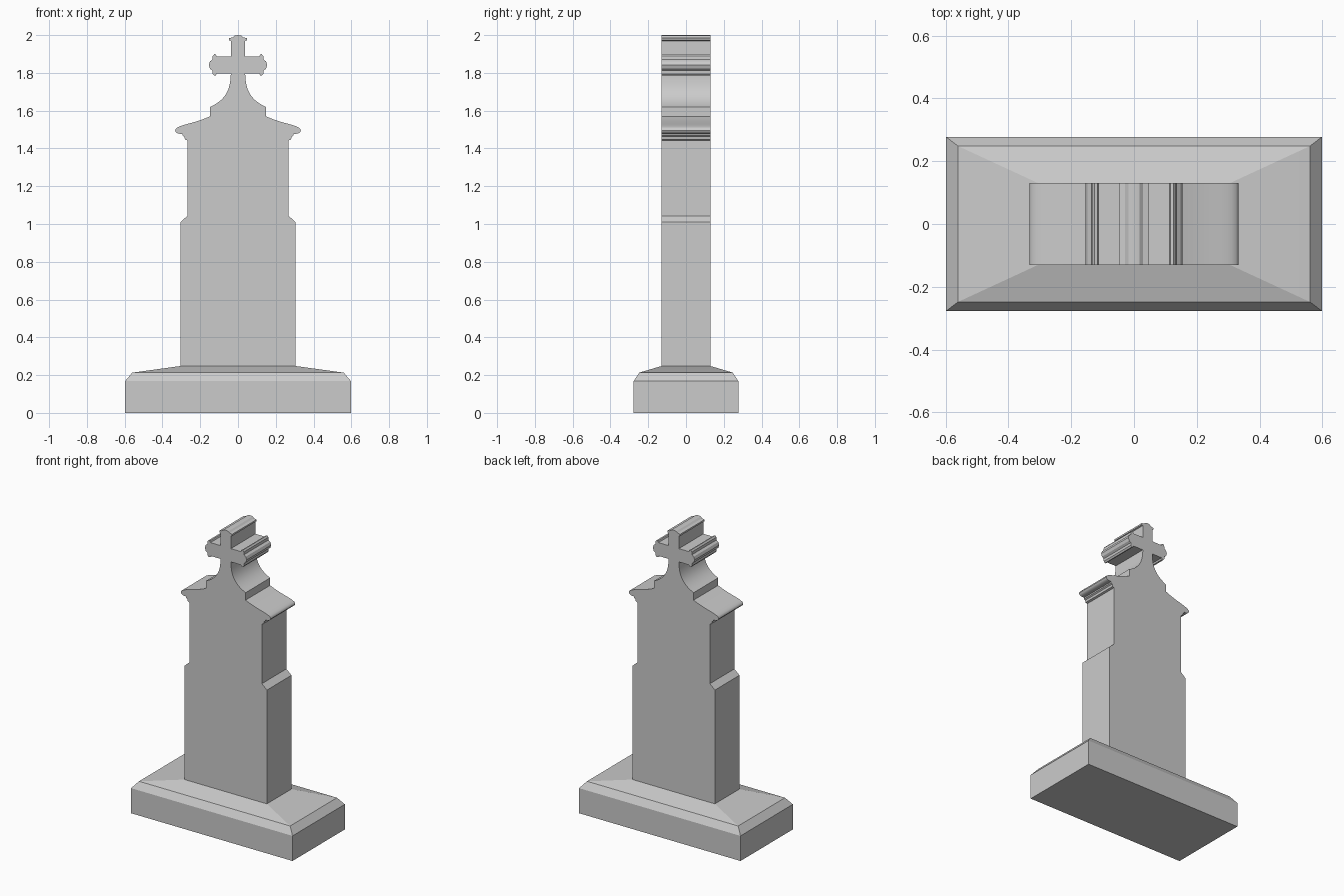
import bpy, bmesh, math

if "Cube" in bpy.data.objects:
    bpy.data.objects.remove(bpy.data.objects["Cube"])


def finish(name, bm, angle=35):
    bmesh.ops.recalc_face_normals(bm, faces=bm.faces)
    me = bpy.data.meshes.new(name)
    bm.to_mesh(me)
    bm.free()
    ob = bpy.data.objects.new(name, me)
    bpy.context.collection.objects.link(ob)
    bpy.ops.object.select_all(action='DESELECT')
    ob.select_set(True)
    bpy.context.view_layer.objects.active = ob
    bpy.ops.object.shade_smooth_by_angle(angle=math.radians(angle))
    return ob


def bezier(a, b, c, d, n):
    # points after a, up to and including d
    pts = []
    for i in range(1, n + 1):
        t = i / n
        k = ((1 - t) ** 3, 3 * t * (1 - t) ** 2, 3 * t * t * (1 - t), t ** 3)
        pts.append(tuple(sum(w * p[j] for w, p in zip(k, (a, b, c, d))) for j in (0, 1)))
    return pts


# plinth: stacked rectangles (half width, half depth, height)
bm = bmesh.new()
rings = []
for x, y, z in [(0.598, 0.277, 0), (0.598, 0.277, 0.168),
                (0.56, 0.248, 0.213), (0.305, 0.13, 0.248)]:
    rings.append([bm.verts.new((sx * x, sy * y, z))
                  for sx, sy in ((-1, -1), (1, -1), (1, 1), (-1, 1))])
for lo, hi in zip(rings, rings[1:]):
    for i in range(4):
        j = (i + 1) % 4
        bm.faces.new((lo[i], lo[j], hi[j], hi[i]))
bm.faces.new(rings[0])
bm.faces.new(rings[-1])
finish("plinth", bm, 8)

# headstone: right half of the silhouette, bottom to top
half = [(0.305, 0.247), (0.305, 1.01), (0.268, 1.043), (0.268, 1.443),
        (0.281, 1.447), (0.284, 1.462), (0.293, 1.468), (0.293, 1.477)]
half += bezier((0.293, 1.477), (0.33, 1.474), (0.342, 1.495), (0.325, 1.509), 6)  # eave lip
half += bezier((0.325, 1.509), (0.29, 1.53), (0.24, 1.53), (0.147, 1.57), 8)      # roof slope
half += [(0.147, 1.62)]
half += bezier((0.147, 1.62), (0.06, 1.66), (0.04, 1.715), (0.038, 1.797), 12)    # concave neck
half += [(0.113, 1.797), (0.117, 1.787), (0.126, 1.785), (0.134, 1.795),          # cross arm
         (0.135, 1.812), (0.148, 1.822), (0.155, 1.842), (0.148, 1.861),
         (0.135, 1.871), (0.134, 1.889), (0.126, 1.899), (0.117, 1.897),
         (0.113, 1.886), (0.038, 1.886), (0.038, 1.97), (0.047, 1.973),           # cross top
         (0.047, 1.984), (0.028, 1.988), (0.018, 1.997), (0, 2.0)]
outline = half + [(-x, z) for x, z in reversed(half[:-1])]

bm = bmesh.new()
face = bm.faces.new([bm.verts.new((x, -0.13, z)) for x, z in outline])
res = bmesh.ops.extrude_face_region(bm, geom=[face], use_keep_orig=True)
bmesh.ops.translate(bm, vec=(0, 0.26, 0),
                    verts=[v for v in res["geom"] if isinstance(v, bmesh.types.BMVert)])
finish("headstone", bm, 30)
